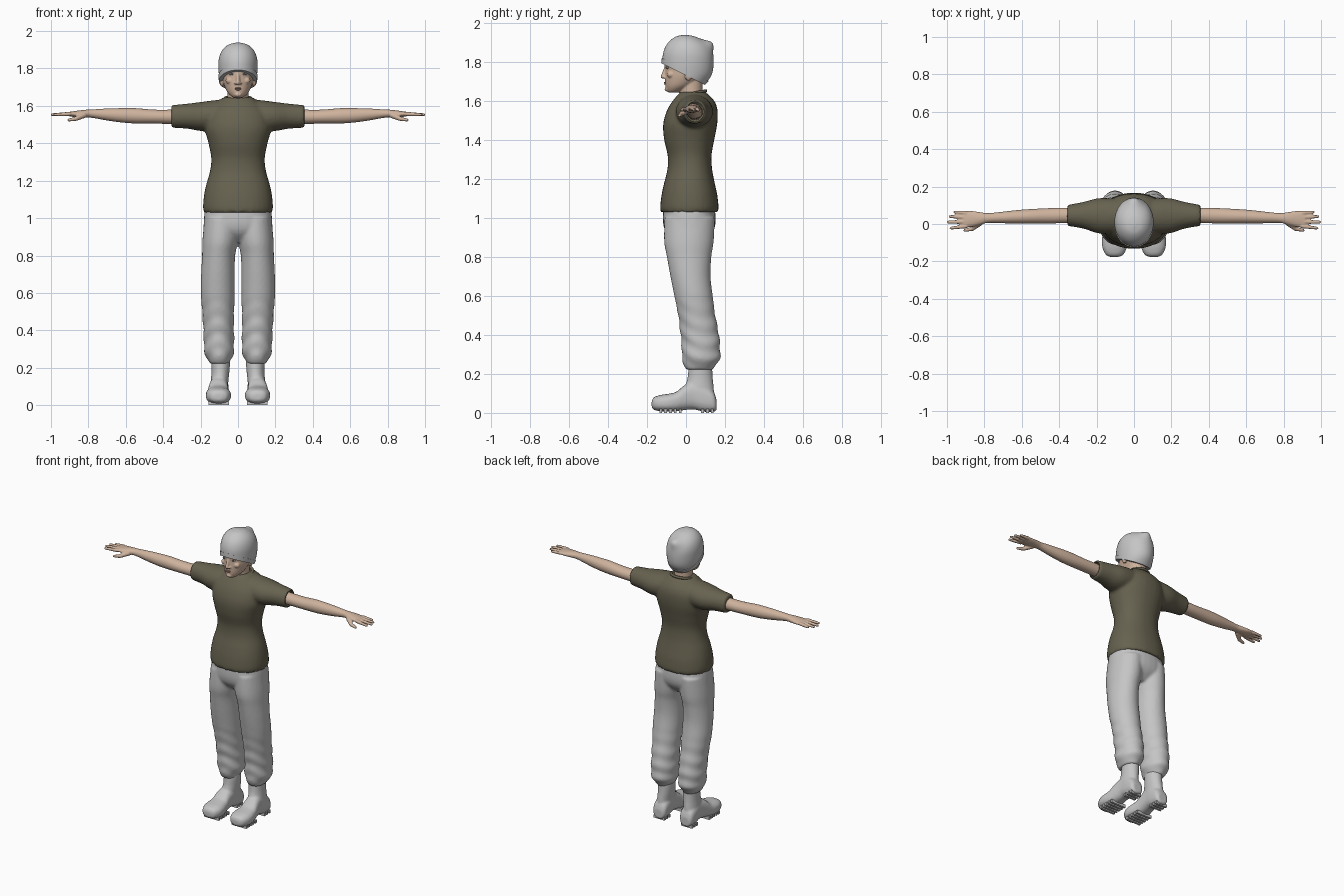
import bpy, bmesh, math
from mathutils import Vector, Matrix

cube = bpy.data.objects.get("Cube")
if cube:
    bpy.data.objects.remove(cube)


def material(name, r, g, b):
    m = bpy.data.materials.new(name)
    m.use_nodes = True
    m.diffuse_color = (r, g, b, 1)
    m.node_tree.nodes["Principled BSDF"].inputs["Base Color"].default_value = (r, g, b, 1)
    return m


GREY = material("pale grey cloth", .56, .56, .56)
OLIVE = material("olive shirt", .135, .122, .08)
SKIN = material("skin", .62, .45, .34)
LIP = material("lips", .42, .24, .19)
BROW = material("brow brown", .12, .08, .06)
WHITE = material("eye white", .55, .55, .56)
IRIS = material("blue grey iris", .08, .11, .15)


def spline(a, b, c, d, t):
    return .5 * (2*b + (c-a)*t + (2*a - 5*b + 4*c - d)*t*t + (3*b - a - 3*c + d)*t**3)


def loft(bm, rings, axis="z", n=32, power=2.0, steps=4, warp=None):
    """Skin smooth rings of (t, u0, u1, v0, v1) bounds along an axis."""
    dense = []
    last = len(rings) - 1
    for i in range(last):
        four = [rings[min(max(i + k, 0), last)] for k in (-1, 0, 1, 2)]
        dense += [[spline(*q, s / steps) for q in zip(*four)] for s in range(steps)]
    dense.append(rings[-1])
    loops = []
    for t, u0, u1, v0, v1 in dense:
        loop = []
        for k in range(n):
            a = math.tau * k / n
            c, s = math.cos(a), math.sin(a)
            f = warp(t, a) if warp else 1
            u = (u0+u1)/2 + (u1-u0)/2 * f * math.copysign(abs(c)**(2/power), c)
            v = (v0+v1)/2 + (v1-v0)/2 * f * math.copysign(abs(s)**(2/power), s)
            loop.append(bm.verts.new({"z": (u, v, t), "x": (t, u, v), "y": (u, t, v)}[axis]))
        loops.append(loop)
    for p, q in zip(loops, loops[1:]):
        for k in range(n):
            bm.faces.new((p[k], p[(k+1) % n], q[(k+1) % n], q[k]))
    bm.faces.new(loops[0])
    bm.faces.new(loops[-1])


def ball(bm, at, size):
    bmesh.ops.create_uvsphere(bm, u_segments=20, v_segments=12, radius=1,
                              matrix=Matrix.Translation(at) @ Matrix.Diagonal((*size, 1)))


def limb(bm, p, q, r0, r1):
    """Tapered capsule made of a cone and two balls."""
    p, q = Vector(p), Vector(q)
    turn = (q - p).to_track_quat("Z", "Y").to_matrix().to_4x4()
    bmesh.ops.create_cone(bm, cap_ends=True, segments=16, radius1=r0, radius2=r1,
                          depth=(q-p).length, matrix=Matrix.Translation((p+q)/2) @ turn)
    ball(bm, p, (r0,)*3)
    ball(bm, q, (r1,)*3)


def mirror_x(bm):
    """Add a copy of everything on the other side."""
    copy = bmesh.ops.duplicate(bm, geom=bm.verts[:] + bm.edges[:] + bm.faces[:])
    for v in copy["geom"]:
        if isinstance(v, bmesh.types.BMVert):
            v.co.x *= -1


def finish(name, bm, mat, voxel=0, smooth=3):
    bmesh.ops.recalc_face_normals(bm, faces=bm.faces)
    for f in bm.faces:
        f.smooth = True
    me = bpy.data.meshes.new(name)
    bm.to_mesh(me)
    bm.free()
    me.materials.append(mat)
    ob = bpy.data.objects.new(name, me)
    bpy.context.collection.objects.link(ob)
    if voxel:
        r = ob.modifiers.new("blend", "REMESH")
        r.mode, r.voxel_size, r.use_smooth_shade = "VOXEL", voxel, True
        s = ob.modifiers.new("soften", "SMOOTH")
        s.factor, s.iterations = .5, smooth
    return ob


# Shirt: torso and sleeves blended together
bm = bmesh.new()
loft(bm, [(.34, -.008, .10, 1.487, 1.603), (.357, -.01, .102, 1.483, 1.604)], "x")
loft(bm, [(.02, -.03, .12, 1.5, 1.625), (.1, -.05, .135, 1.47, 1.632), (.19, -.05, .138, 1.465, 1.622),
          (.27, -.025, .118, 1.478, 1.612), (.357, -.01, .102, 1.483, 1.604)], "x")
mirror_x(bm)
torso = [(1.03, .182, -.13, .166), (1.06, .187, -.132, .167), (1.12, .182, -.125, .16),
         (1.18, .17, -.112, .147), (1.25, .15, -.095, .134), (1.32, .143, -.094, .131),
         (1.4, .158, -.112, .145), (1.48, .178, -.117, .16), (1.55, .17, -.098, .162),
         (1.6, .135, -.068, .145), (1.645, .08, -.03, .1)]
loft(bm, [(z, -w, w, a, b) for z, w, a, b in torso], power=2.2)
shirt = finish("shirt", bm, OLIVE, .01)

# Hollow sleeve openings
bm = bmesh.new()
loft(bm, [(.31, 0, .092, 1.494, 1.594), (.4, 0, .092, 1.494, 1.594)], "x")
mirror_x(bm)
cutter = finish("sleeve_cutter", bm, OLIVE)
cutter.hide_render = True
cutter.hide_set(True)
cut = shirt.modifiers.new("openings", "BOOLEAN")
cut.operation, cut.object = "DIFFERENCE", cutter


# Ribbed collar
def ring(name, mat, at, rx, ry, thick, tilt):
    bpy.ops.mesh.primitive_torus_add(major_radius=1, minor_radius=thick, major_segments=40,
                                     minor_segments=10, location=at, rotation=(tilt, 0, 0))
    ob = bpy.context.object
    ob.name, ob.scale = name, (rx, ry, .07)
    ob.data.materials.append(mat)
    bpy.ops.object.shade_smooth()


ring("collar", OLIVE, (0, .032, 1.637), .072, .07, .12, .2)


# Trousers: wrinkled legs and a seat
def wrinkle(z, a):
    strength = .035 * max(0, min(1, (.62 - z) / .25))
    return 1 + strength * math.sin(70*z + 2*math.sin(a) + 1.5*math.cos(2*a))


bm = bmesh.new()
loft(bm, [(.222, .05, .15, 0, .14), (.25, .034, .166, -.012, .158), (.285, .022, .18, -.022, .176),
          (.34, .021, .183, -.022, .175), (.42, .022, .186, -.03, .166), (.5, .021, .191, -.04, .15),
          (.6, .018, .199, -.06, .137), (.7, .018, .197, -.08, .126), (.8, .015, .192, -.098, .13),
          (.88, 0, .19, -.112, .142), (1.0, -.01, .18, -.11, .148)], steps=8, warp=wrinkle)
mirror_x(bm)
loft(bm, [(.87, -.05, .05, -.05, .09), (.92, -.17, .17, -.1, .135),
          (.98, -.183, .183, -.118, .152), (1.08, -.172, .172, -.115, .145)], power=2.3)
finish("trousers", bm, GREY, .009)

# Boots: foot, shaft, stitched cuff and tread
bm = bmesh.new()
loft(bm, [(-.176, .085, .125, .03, .06), (-.165, .058, .15, .016, .08), (-.13, .04, .168, .008, .092),
          (-.09, .038, .172, .006, .098), (-.05, .046, .166, .008, .108), (-.01, .052, .158, .014, .14),
          (.04, .052, .15, .018, .16), (.09, .05, .15, .006, .15), (.14, .054, .146, .006, .11),
          (.156, .07, .13, .012, .07)], "y", power=2.5)
loft(bm, [(.06, .055, .147, .01, .148), (.12, .052, .146, -.008, .143), (.17, .047, .142, .006, .138),
          (.22, .043, .142, .012, .135), (.27, .045, .145, .015, .135)])
mirror_x(bm)
finish("boots", bm, GREY, .007)
bm = bmesh.new()
for y in (-.13, -.105, -.08, -.055, -.03, .085, .11, .135):
    w = .11 if y < 0 else .082
    bmesh.ops.create_cube(bm, size=1, matrix=Matrix.Translation((.103, y, .01)) @
                          Matrix.Diagonal((w, .014, .02, 1)))
mirror_x(bm)
for f in finish("boot_treads", bm, GREY).data.polygons:
    f.use_smooth = False

# Arms with hands
bm = bmesh.new()
loft(bm, [(.28, .006, .085, 1.5, 1.585), (.36, .005, .087, 1.503, 1.58), (.45, .003, .085, 1.505, 1.58),
          (.55, .002, .08, 1.506, 1.588), (.62, .002, .075, 1.511, 1.588), (.7, .004, .066, 1.522, 1.586),
          (.78, .006, .058, 1.536, 1.581), (.82, -.004, .063, 1.538, 1.579),
          (.87, -.016, .07, 1.54, 1.573), (.915, -.02, .068, 1.547, 1.566)], "x")
for root, tip, x in ((.059, .064, .958), (.036, .04, .984), (.012, .01, .993), (-.012, -.022, .978)):
    limb(bm, (.9, root, 1.557), (x, tip, 1.553), .0115, .008)
limb(bm, (.825, .005, 1.55), (.865, -.026, 1.532), .016, .012)
limb(bm, (.865, -.026, 1.532), (.905, -.034, 1.524), .012, .008)
mirror_x(bm)
finish("arms", bm, SKIN, .0045)

# Head: skull, neck, nose, brow ridge, cheeks and ears
bm = bmesh.new()
head = [(1.643, .022, -.092, -.045), (1.655, .04, -.1, -.01), (1.68, .061, -.106, .04),
        (1.72, .077, -.108, .09), (1.76, .084, -.106, .115), (1.8, .088, -.108, .12),
        (1.85, .083, -.095, .11), (1.89, .055, -.06, .08)]
loft(bm, [(z, -w, w, a, b) for z, w, a, b in head])
loft(bm, [(1.58, -.068, .068, -.03, .1), (1.63, -.056, .056, -.032, .085), (1.74, -.056, .056, -.04, .085)])
limb(bm, (0, -.102, 1.772), (0, -.119, 1.724), .009, .011)
for s in (-1, 1):
    limb(bm, (0, -.104, 1.788), (s*.05, -.09, 1.789), .008, .007)
    ball(bm, (s*.012, -.111, 1.721), (.009, .009, .007))
    ball(bm, (s*.045, -.078, 1.735), (.022, .02, .018))
    ball(bm, (s*.086, .012, 1.735), (.012, .02, .032))
ball(bm, (0, -.097, 1.66), (.02, .013, .012))
finish("head", bm, SKIN, .0045, 2)

# Painted face details
for name, mat, pieces in (
        ("lips", LIP, [((0, -.107, 1.694), (.02, .006, .004)), ((0, -.107, 1.687), (.017, .006, .004))]),
        ("eyes", WHITE, [((s*.034, -.095, 1.77), (.014, .007, .006)) for s in (-1, 1)]),
        ("irises", IRIS, [((s*.034, -.1, 1.77), (.006, .004, .0055)) for s in (-1, 1)]),
        ("eyebrows", BROW, [((s*.035, -.1, 1.785), (.018, .004, .003)) for s in (-1, 1)])):
    bm = bmesh.new()
    for at, size in pieces:
        ball(bm, at, size)
    finish(name, bm, mat)

# Knitted cap with a slack bump at the back, trimmed along a tilted rim
cap = [(1.66, .08, -.105, .07), (1.7, .092, -.115, .11), (1.74, .099, -.12, .134), (1.79, .104, -.121, .141),
       (1.84, .104, -.118, .137), (1.88, .094, -.104, .118), (1.91, .074, -.08, .085),
       (1.93, .045, -.05, .045), (1.938, .01, -.015, .005)]
SLOPE = Vector((0, .45, .9)).normalized()


def trim(bm, height, keep_above=True):
    bmesh.ops.bisect_plane(bm, geom=bm.verts[:] + bm.edges[:] + bm.faces[:], plane_co=(0, -.12, height),
                           plane_no=SLOPE, clear_inner=keep_above, clear_outer=not keep_above)


for name, grow in (("knit_cap", 0), ("cap_band", .004)):
    bm = bmesh.new()
    loft(bm, [(z, -w-grow, w+grow, a-grow, b+grow) for z, w, a, b in cap], n=48, steps=6)
    bump = Vector((0, .115, 1.885))
    for v in bm.verts:
        d = (v.co - bump).length
        v.co += Vector((0, .02, .013)) * math.exp(-(d / .035)**2)
    trim(bm, 1.79)
    if grow:
        trim(bm, 1.818, False)
    bmesh.ops.holes_fill(bm, edges=[e for e in bm.edges if e.is_boundary])
    finish(name, bm, GREY)
    bpy.context.view_layer.objects.active = bpy.data.objects[name]
    bpy.ops.object.select_all(action="DESELECT")
    bpy.data.objects[name].select_set(True)
    bpy.ops.object.shade_smooth_by_angle(angle=.8)
